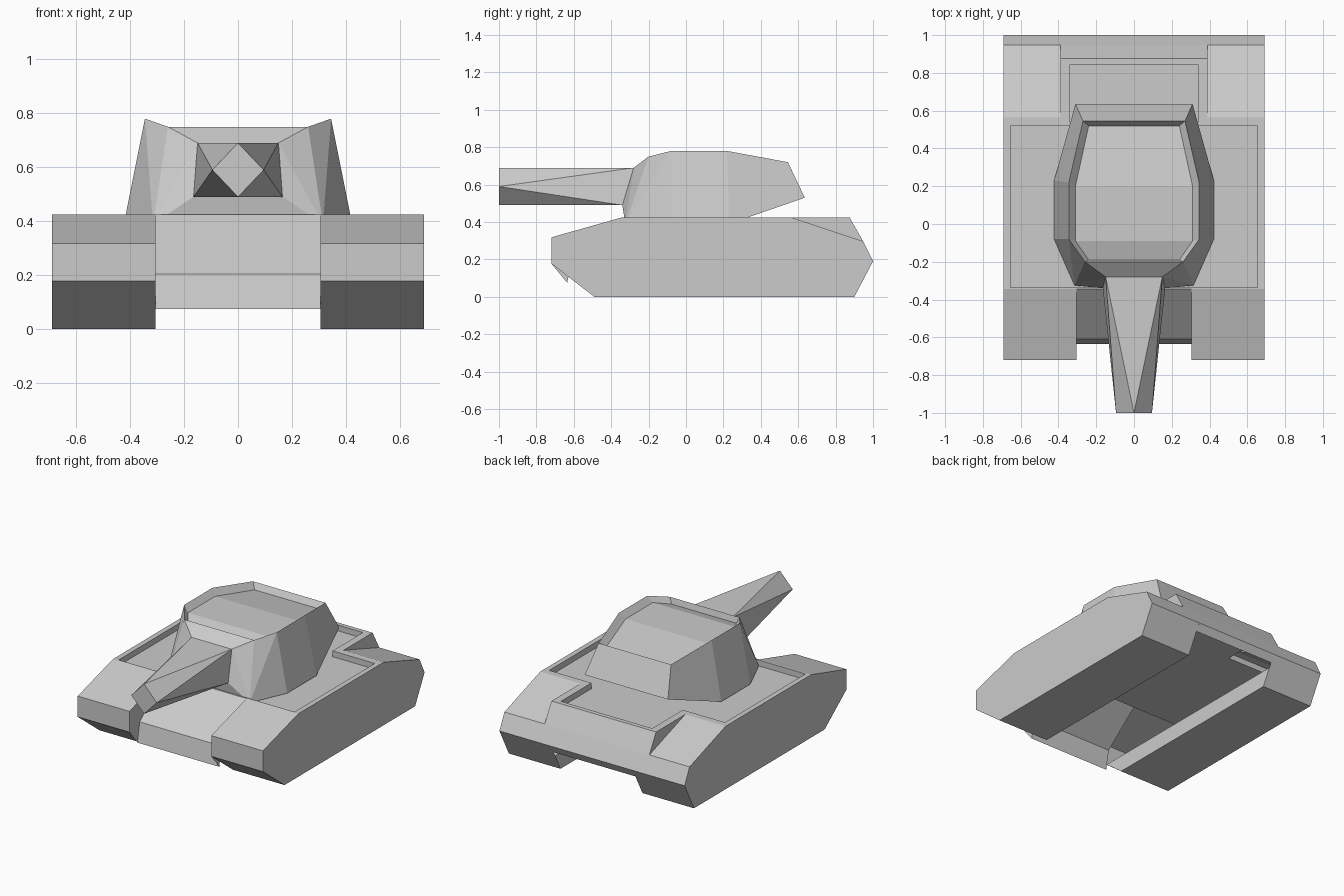
import bpy, bmesh

if "Cube" in bpy.data.objects:
    bpy.data.objects.remove(bpy.data.objects["Cube"])


def make_object(name, verts, faces, closed=True, mirror=False):
    bm = bmesh.new()
    vs = [bm.verts.new(v) for v in verts]
    for f in faces:
        bm.faces.new([vs[i] for i in f])
    if closed:
        bmesh.ops.recalc_face_normals(bm, faces=bm.faces)
    else:
        bmesh.ops.remove_doubles(bm, verts=bm.verts, dist=1e-4)
    me = bpy.data.meshes.new(name)
    bm.to_mesh(me)
    bm.free()
    ob = bpy.data.objects.new(name, me)
    bpy.context.collection.objects.link(ob)
    if mirror:
        ob.modifiers.new("mirror", "MIRROR").use_axis = (True, False, False)
    return ob


class Sheets:
    """Collects open plating for the right half of the vehicle."""

    def __init__(self):
        self.verts, self.faces = [], []

    def face(self, pts):
        n = len(self.verts)
        self.verts += pts
        self.faces.append(list(range(n, n + len(pts))))

    def strip(self, profile, x0, x1):
        """Sweep a (y, z) line across x."""
        for p, q in zip(profile, profile[1:]):
            self.face([(x0, *p), (x1, *p), (x1, *q), (x0, *q)])

    def wall(self, x, outline):
        """Flat upright panel at x from a (y, z) outline."""
        self.face([(x, *p) for p in outline])

    def build(self, name):
        return make_object(name, self.verts, self.faces, closed=False, mirror=True)


# Key profile points (y, z)
TOP, FLOOR, BASE = .424, .385, .39
nose_low, nose_high, deck_front = (-.72, .178), (-.72, .318), (-.345, TOP)
fender, deck_back, fender_end = (.565, TOP), (.875, TOP), (.947, .297)
tail, sole_back, sole_front = (1, .19), (.9, 0), (-.49, 0)
glacis_low, lip = (-.61, .205), (-.635, .075)

# Track housings: outer wall, hollow inside, with a low inner skirt
tracks = Sheets()
tracks.strip([tail, sole_back, sole_front, nose_low, nose_high, deck_front], .305, .69)
tracks.strip([fender, fender_end], .39, .69)
tracks.wall(.69, [sole_front, sole_back, tail, fender_end, fender,
                  deck_front, nose_high, nose_low])
tracks.wall(.305, [nose_low, nose_high, deck_front, glacis_low, lip])
tracks.wall(.305, [(-.63, .11), (.958, .11), sole_back, sole_front])
tracks.build("tracks")

# Deck outline rim (x, y) around a sunken floor, right half from front to back
outer = [(0, -.345), (.69, -.345), (.69, .565), (.39, .565), (.39, .875), (0, .875)]
inner = [(0, -.335), (.655, -.335), (.655, .52), (.34, .52), (.34, .845), (0, .845)]
deck = Sheets()
for a, b, c, d in zip(outer, outer[1:], inner[1:], inner):
    deck.face([(*a, TOP), (*b, TOP), (*c, TOP), (*d, TOP)])
    deck.face([(*d, TOP), (*c, TOP), (*c, FLOOR), (*d, FLOOR)])
deck.face([(*p, FLOOR) for p in inner])

# Rear plates
deck.strip([deck_back, fender_end], 0, .39)
deck.wall(.39, [fender, fender_end, deck_back])
deck.strip([fender_end, tail], 0, .69)
deck.strip([tail, (.974, .14)], 0, .305)
deck.build("deck")

# Bent front plate
front = Sheets()
front.strip([lip, glacis_low, deck_front], 0, .305)
front.build("front_plate")

# Turret: rings of four right-hand points (front to back), mirrored into loops
base = [(.315, -.325, BASE), (.423, -.08, BASE), (.423, .23, BASE), (.31, .635, .53)]
rim = [(.26, -.2, .75), (.345, -.08, .78), (.345, .22, .78), (.27, .545, .72)]
roof = [(.24, -.19, .71), (.31, -.09, .74), (.31, .2, .74), (.24, .52, .68)]
nose = [(.165, -.34, .49), (.15, -.28, .69)]


def mirrored(ring):
    return ring + [(-x, y, z) for x, y, z in reversed(ring)]


verts = mirrored(base) + mirrored(rim) + mirrored(roof) + mirrored(nose)
B, R, T, N = 0, 8, 16, 24
faces = []
for i in range(8):
    j = (i + 1) % 8
    if i in (0, 6):                              # front shoulders fold at the rim corner
        low, high, far = (B, R + 1, B + 1) if i == 0 else (B + 7, R + 6, B + 6)
        faces += [[low, high, far], [low, R + low, high]]
    elif i != 7:                                 # outer walls, front is the nose
        faces.append([B + i, B + j, R + j, R + i])
    faces.append([R + i, R + j, T + j, T + i])   # inner lip of the rim
for i in range(3):                               # sunken roof
    faces.append([T + i, T + i + 1, T + 6 - i, T + 7 - i])
faces.append([B + 2, B + 3, B + 4, B + 5])       # rear overhang
for n, b, r in ((N, B, R), (N + 3, B + 7, R + 7)):   # nose cheeks
    top = N + 1 if n == N else N + 2
    faces += [[b, r, top], [b, top, n]]
faces += [[B, N, N + 3, B + 7], [N + 1, R, R + 7, N + 2]]
make_object("turret", verts, faces)

# Gun: square root twisting into a diamond muzzle
root = [(-.15, -.28, .69), (.15, -.28, .69), (.165, -.34, .49), (-.165, -.34, .49)]
muzzle = [(0, -1, .69), (.095, -1, .59), (0, -1, .49), (-.095, -1, .59)]
faces = [[4, 5, 6, 7]]
for i in range(4):
    j = (i + 1) % 4
    faces += [[i, j, 4 + i], [j, 4 + j, 4 + i]]
make_object("gun", root + muzzle, faces)
